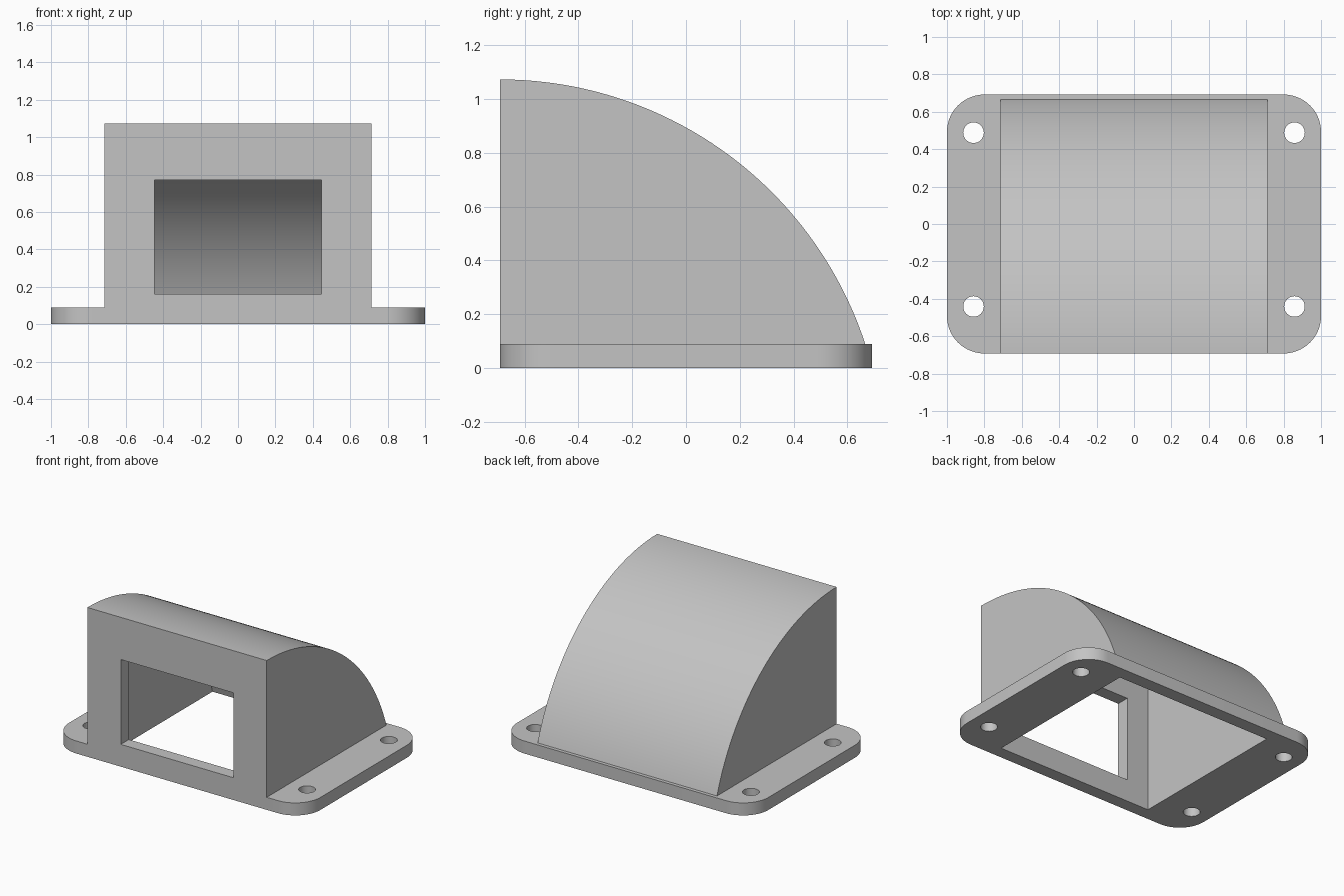
import bpy, bmesh
from math import sin, cos, pi, acos
from mathutils import Matrix, Vector

if "Cube" in bpy.data.objects:
    bpy.data.objects.remove(bpy.data.objects["Cube"])

DEPTH = 0.692           # half depth of the base
BASE_H = 0.09
WALL = 0.092
TOP = 1.073
ARC_Z = -0.357          # centre height of the curved roof
RADIUS = TOP - ARC_Z

grey = bpy.data.materials.new("grey plastic")
grey.use_nodes = True
colour = (0.55, 0.55, 0.55, 1)
grey.diffuse_color = colour
grey.node_tree.nodes["Principled BSDF"].inputs["Base Color"].default_value = colour


def prism(name, points, start, direction):
    """Extrude a closed outline of 3D points, offset by start."""
    bm = bmesh.new()
    face = bm.faces.new([bm.verts.new(Vector(p) + Vector(start)) for p in points])
    new = bmesh.ops.extrude_face_region(bm, geom=[face])["geom"]
    bmesh.ops.translate(bm, vec=direction,
                        verts=[v for v in new if isinstance(v, bmesh.types.BMVert)])
    bmesh.ops.recalc_face_normals(bm, faces=bm.faces)
    mesh = bpy.data.meshes.new(name)
    bm.to_mesh(mesh)
    bm.free()
    mesh.materials.append(grey)
    obj = bpy.data.objects.new(name, mesh)
    bpy.context.collection.objects.link(obj)
    return obj


def quarter_round(name, half_width, radius, front, bottom, steps=64):
    """Flat front and curved roof, running across x."""
    end = acos((bottom - ARC_Z) / radius)
    begin = pi / 2 - acos((front + DEPTH) / radius)
    arc = [begin + (end - begin) * i / steps for i in range(steps + 1)]
    outline = [(0, front, bottom)]
    outline += [(0, -DEPTH + radius * sin(a), ARC_Z + radius * cos(a)) for a in arc]
    return prism(name, outline, (-half_width, 0, 0), (2 * half_width, 0, 0))


def combine(target, other, operation):
    mod = target.modifiers.new(operation, "BOOLEAN")
    mod.operation, mod.object, mod.solver = operation, other, "EXACT"
    bpy.context.view_layer.objects.active = target
    bpy.ops.object.modifier_apply(modifier=mod.name)
    bpy.data.objects.remove(other)


# Base plate with rounded corners
corner, steps = 0.2, 16
outline = []
for k, (sx, sy) in enumerate([(1, 1), (-1, 1), (-1, -1), (1, -1)]):
    for i in range(steps + 1):
        a = (k + i / steps) * pi / 2
        outline.append((sx * (1 - corner) + corner * cos(a),
                        sy * (DEPTH - corner) + corner * sin(a), 0))
housing = prism("vent_housing", outline, (0, 0, 0), (0, 0, BASE_H))

# Curved hood, then the hollow open at the bottom
combine(housing, quarter_round("hood", 0.713, RADIUS, -DEPTH, BASE_H / 2), "UNION")
combine(housing, quarter_round("hollow", 0.713 - WALL, RADIUS - WALL,
                               WALL - DEPTH, -0.1), "DIFFERENCE")

# Window through the front wall
w, low, high = 0.447, 0.16, 0.77
window = [(-w, 0, low), (w, 0, low), (w, 0, high), (-w, 0, high)]
combine(housing, prism("window", window, (0, -DEPTH - 0.1, 0), (0, 0.3, 0)), "DIFFERENCE")

# Screw holes
ring = [(0.055 * cos(i * pi / 16), 0.055 * sin(i * pi / 16), 0) for i in range(32)]
for x in (-0.858, 0.858):
    for y in (-0.441, 0.488):
        combine(housing, prism("screw_hole", ring, (x, y, -0.1), (0, 0, 0.3)), "DIFFERENCE")

bpy.ops.object.select_all(action="DESELECT")
housing.select_set(True)
bpy.context.view_layer.objects.active = housing
bpy.ops.object.shade_smooth_by_angle(angle=pi / 6)
